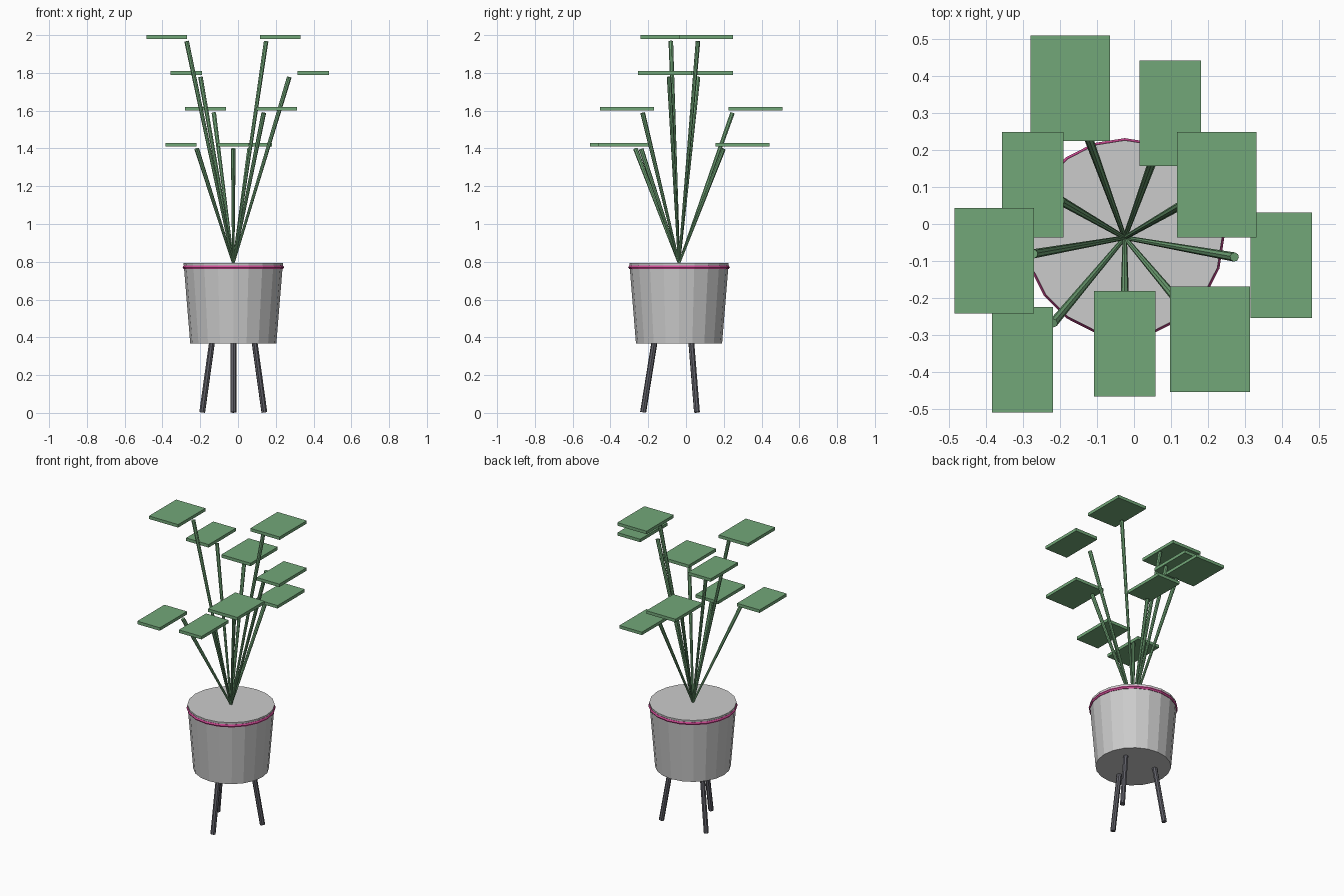
import bpy
from math import radians, sin, cos
from mathutils import Vector

if "Cube" in bpy.data.objects:
    bpy.data.objects.remove(bpy.data.objects["Cube"])

CX, CY = -0.025, -0.037   # pot axis


def material(name, rgb):
    m = bpy.data.materials.new(name)
    m.diffuse_color = (*rgb, 1)
    m.use_nodes = True
    m.node_tree.nodes["Principled BSDF"].inputs["Base Color"].default_value = m.diffuse_color
    return m


green = material("leaf_green", (0.17, 0.39, 0.19))
pink = material("rim_pink", (0.62, 0.07, 0.30))
dark = material("leg_dark", (0.12, 0.12, 0.14))


def polar(angle, r, z):
    a = radians(angle)
    return Vector((CX + r * cos(a), CY + r * sin(a), z))


def rod(name, a, b, r1, r2, sides, mat=None):
    """Tapered cylinder running from point a to point b."""
    d = b - a
    bpy.ops.mesh.primitive_cone_add(vertices=sides, radius1=r1, radius2=r2,
                                    depth=d.length, location=(a + b) / 2)
    ob = bpy.context.object
    ob.name = name
    ob.rotation_euler = d.to_track_quat('Z', 'Y').to_euler()
    if mat:
        ob.data.materials.append(mat)
    return ob


# Tapered pot with a closed top
rod("pot", polar(0, 0, 0.368), polar(0, 0, 0.793), 0.228, 0.263, 20)

# Coloured ring just under the lip
bpy.ops.mesh.primitive_torus_add(major_segments=20, minor_segments=6,
                                 major_radius=0.258, minor_radius=0.011,
                                 location=(CX, CY, 0.771))
ring = bpy.context.object
ring.name = "pot_ring"
ring.data.materials.append(pink)

# Three splayed legs
for i in range(3):
    a = 270 + 120 * i
    rod(f"leg_{i + 1}", polar(a, 0.19, 0.003), polar(a, 0.13, 0.375),
        0.016, 0.016, 8, dark)

# Nine stems fanning out, each with a flat leaf beyond its tip
for i in range(9):
    a = 270 + 40 * i
    reach = 0.287 + 0.0715 * (i % 3)
    z = 1.42 + 0.19 * (i % 4)
    rod(f"stem_{i + 1}", polar(0, 0, 0.79), polar(a, reach * 0.7, z - 0.022),
        0.006, 0.0125, 8, green)
    bpy.ops.mesh.primitive_cube_add(size=1, location=polar(a, reach, z))
    leaf = bpy.context.object
    leaf.name = f"leaf_{i + 1}"
    leaf.scale = (0.215 if i % 2 else 0.166, 0.285, 0.02)
    leaf.data.materials.append(green)
